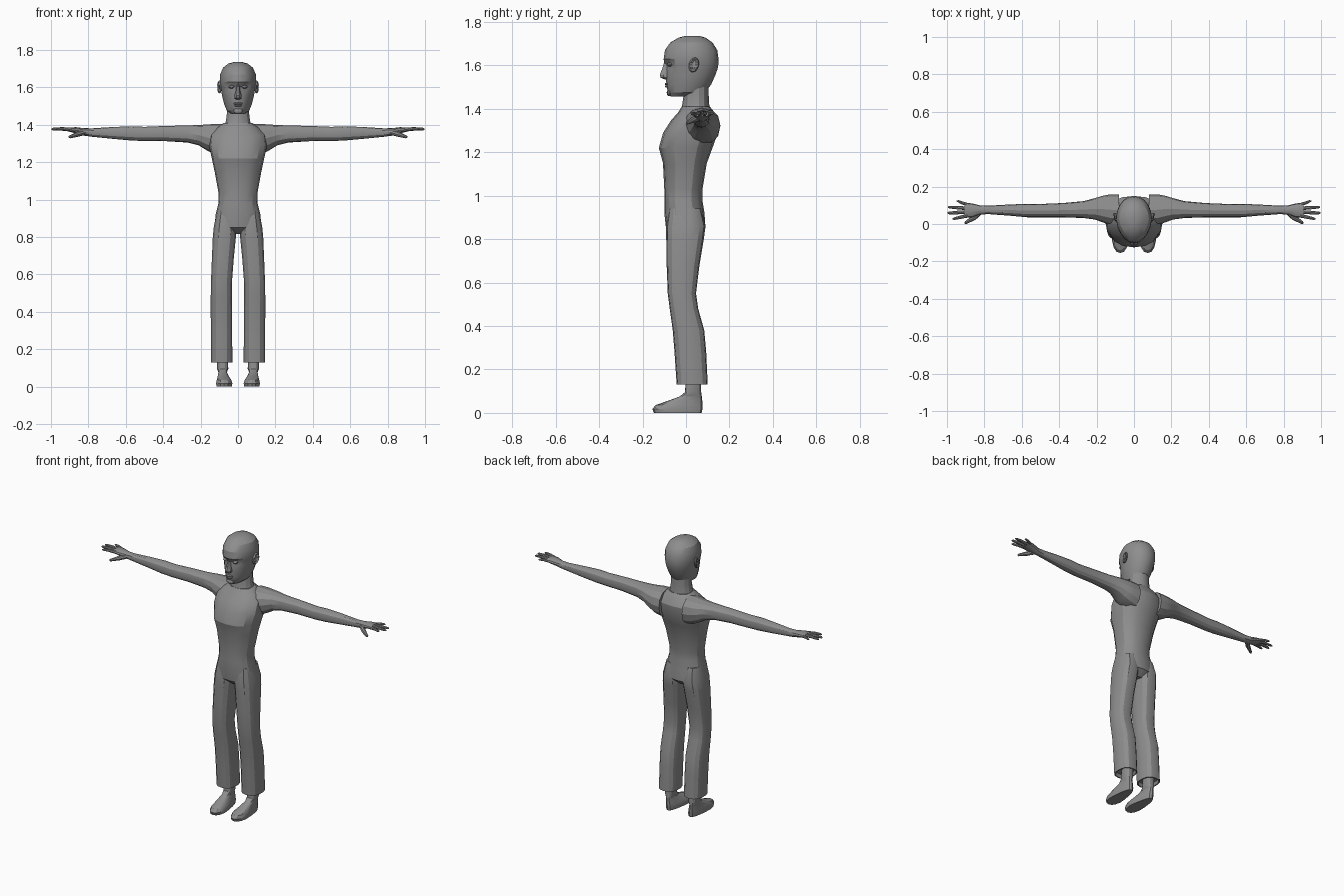
import bpy, bmesh, math
from mathutils import Vector

grey = bpy.data.materials.new("plain grey")
grey.diffuse_color = (0.27, 0.27, 0.27, 1)


def finish(bm, name, mirror=False, smooth=25):
    bmesh.ops.recalc_face_normals(bm, faces=bm.faces)
    me = bpy.data.meshes.new(name)
    bm.to_mesh(me)
    bm.free()
    me.materials.append(grey)
    ob = bpy.data.objects.new(name, me)
    bpy.context.collection.objects.link(ob)
    if mirror:
        ob.modifiers.new("mirror", 'MIRROR').use_clip = False
    bpy.ops.object.select_all(action='DESELECT')
    ob.select_set(True)
    bpy.context.view_layer.objects.active = ob
    bpy.ops.object.shade_smooth_by_angle(angle=math.radians(smooth))
    return ob


def skin(bm, rings):
    """Join rings of points with quads and cap both ends."""
    vs = [[bm.verts.new(p) for p in r] for r in rings]
    n = len(vs[0])
    for a, b in zip(vs, vs[1:]):
        for i in range(n):
            j = (i + 1) % n
            bm.faces.new((a[i], a[j], b[j], b[i]))
    bm.faces.new(vs[0])
    bm.faces.new(vs[-1])


def section(a0, a1, b0, b1, n, power=2.3):
    """Rounded outline in a box; point 0 is at the middle of the a0 side."""
    pts = []
    for i in range(n):
        t = 2 * math.pi * i / n
        c, s = -math.cos(t), math.sin(t)
        u = math.copysign(abs(c) ** (2 / power), c)
        v = math.copysign(abs(s) ** (2 / power), s)
        pts.append(((a0 + a1) / 2 + u * (a1 - a0) / 2,
                    (b0 + b1) / 2 + v * (b1 - b0) / 2))
    return pts


def stack(bm, rows, n, power=2.3):
    """Loft up z from rows of z, front y, back y, x min, x max."""
    skin(bm, [[(x, y, z) for y, x in section(y0, y1, x0, x1, n, power)]
              for z, y0, y1, x0, x1 in rows])


def tube(bm, pts, radii, n=8):
    """Round limb along a path, such as a finger."""
    pts = [Vector(p) for p in pts]
    rings = []
    for i, (p, r) in enumerate(zip(pts, radii)):
        d = (pts[min(i + 1, len(pts) - 1)] - pts[max(i - 1, 0)]).normalized()
        side = d.cross(Vector((0, 0, 1))).normalized()
        up = side.cross(d)
        rings.append([p + r * (math.cos(a) * side + math.sin(a) * up)
                      for a in (2 * math.pi * k / n for k in range(n))])
    skin(bm, rings)


def blob(bm, centre, size, u=12, v=8):
    vs = bmesh.ops.create_uvsphere(bm, u_segments=u, v_segments=v, radius=1)['verts']
    for w in vs:
        w.co = Vector([c + a * s for c, a, s in zip(centre, w.co, size)])
    return vs


# Torso
bm = bmesh.new()
stack(bm, [(z, f, b, -w, w) for z, f, b, w in (
    (0.815, -0.05, 0.05, 0.06), (0.85, -0.092, 0.09, 0.125), (0.92, -0.10, 0.085, 0.12),
    (0.98, -0.10, 0.075, 0.105), (1.03, -0.10, 0.076, 0.103), (1.15, -0.106, 0.096, 0.125),
    (1.22, -0.125, 0.122, 0.14), (1.29, -0.105, 0.147, 0.155), (1.345, -0.07, 0.15, 0.15),
    (1.385, -0.035, 0.13, 0.115), (1.41, -0.02, 0.11, 0.075))], 16)
finish(bm, "torso")

# Neck
bm = bmesh.new()
stack(bm, [(1.38, -0.025, 0.112, -0.08, 0.08), (1.42, -0.017, 0.107, -0.066, 0.066),
           (1.47, -0.01, 0.104, -0.06, 0.06), (1.52, -0.01, 0.104, -0.06, 0.06)], 14, 2)
finish(bm, "neck")

# Head: narrower towards the face, with hollow eye sockets
bm = bmesh.new()
rings = []
for z, f, b, w, socket in (
        (1.457, -0.072, 0.01, 0.032, 0), (1.475, -0.084, 0.085, 0.06, 0),
        (1.51, -0.09, 0.115, 0.074, 0), (1.555, -0.093, 0.135, 0.085, 0),
        (1.582, -0.094, 0.145, 0.09, 0.005), (1.605, -0.098, 0.149, 0.094, 0.016),
        (1.628, -0.103, 0.15, 0.096, 0), (1.67, -0.097, 0.144, 0.095, 0),
        (1.705, -0.072, 0.122, 0.08, 0), (1.727, -0.035, 0.09, 0.052, 0),
        (1.736, 0.0, 0.06, 0.02, 0)):
    ring = []
    for i, (y, x) in enumerate(section(f, b, -w, w, 20, 2.1)):
        front = max(0, ((f + b) / 2 - y) / (b - f) * 2)
        push = socket if i in (1, 2, 18, 19) else 0
        ring.append((x * (1 - 0.15 * front), y + push, z))
    rings.append(ring)
skin(bm, rings)
finish(bm, "head")

# Nose: wedge from the brow with a rounded tip and nostrils
bm = bmesh.new()
skin(bm, [[(-w, -0.08, z), (-w, y + 0.016, z), (-w * 0.4, y, z),
           (w * 0.4, y, z), (w, y + 0.016, z), (w, -0.08, z)]
          for z, y, w in ((1.535, -0.098, 0.012), (1.543, -0.117, 0.019),
                          (1.556, -0.121, 0.019), (1.58, -0.111, 0.012), (1.615, -0.1, 0.009))])
finish(bm, "nose")

# Mouth and chin
bm = bmesh.new()
blob(bm, (0, -0.089, 1.514), (0.026, 0.009, 0.006))
blob(bm, (0, -0.088, 1.503), (0.022, 0.009, 0.006))
blob(bm, (0, -0.077, 1.474), (0.026, 0.012, 0.016))
finish(bm, "lips_and_chin")

# Eyes
bm = bmesh.new()
blob(bm, (0.034, -0.074, 1.603), (0.016, 0.013, 0.009))
finish(bm, "eyes", True)

# Ears: flat shells with a hollow in the outer face
bm = bmesh.new()
for v in blob(bm, (0, 0, 0), (0.012, 0.023, 0.034), 14, 10):
    if v.co.x > 0.009:
        v.co.x -= 0.01
    v.co.x += 0.099 + 0.25 * v.co.y
    v.co.y += 0.036 + 0.15 * v.co.z
    v.co.z += 1.602
finish(bm, "ears", True)

# Arms from shoulder through wrist to palm
bm = bmesh.new()
skin(bm, [[(x, y, z) for y, z in section(y0, y1, z0, z1, 12, 2.2)]
          for x, y0, y1, z0, z1 in (
    (0.08, -0.01, 0.158, 1.235, 1.405), (0.13, -0.005, 0.158, 1.245, 1.404),
    (0.17, 0.01, 0.15, 1.265, 1.401), (0.21, 0.024, 0.138, 1.29, 1.399),
    (0.27, 0.032, 0.122, 1.305, 1.396), (0.38, 0.036, 0.112, 1.312, 1.394),
    (0.50, 0.036, 0.107, 1.313, 1.389), (0.57, 0.036, 0.108, 1.316, 1.392),
    (0.67, 0.045, 0.104, 1.325, 1.388), (0.78, 0.053, 0.098, 1.336, 1.381),
    (0.825, 0.05, 0.1, 1.342, 1.382), (0.865, 0.036, 0.11, 1.354, 1.387),
    (0.905, 0.034, 0.114, 1.364, 1.386))])
finish(bm, "arms", True)

# Fingers and thumb
bm = bmesh.new()
for y0, tip, y1, r in ((0.044, 0.97, 0.028, 0.009), (0.064, 0.997, 0.059, 0.0095),
                       (0.084, 0.995, 0.09, 0.009), (0.104, 0.948, 0.122, 0.008)):
    ym = (y0 + y1) / 2
    tube(bm, [(0.89, y0, 1.374), ((0.89 + tip) / 2, ym, 1.378), (tip - 0.008, y1, 1.377),
              (tip, y1, 1.376)], [r * 1.1, r, r * 0.75, r * 0.35])
tube(bm, [(0.825, 0.062, 1.358), (0.855, 0.034, 1.35), (0.885, 0.016, 1.34),
          (0.9, 0.007, 1.335), (0.905, 0.004, 1.334)], [0.014, 0.014, 0.01, 0.008, 0.003])
finish(bm, "fingers", True)

# Trouser legs with a recessed hem
bm = bmesh.new()
stack(bm, [(0.15, -0.03, 0.088, 0.042, 0.133), (0.13, -0.036, 0.094, 0.036, 0.139),
           (0.13, -0.043, 0.10, 0.029, 0.146), (0.28, -0.053, 0.093, 0.03, 0.146),
           (0.38, -0.061, 0.084, 0.03, 0.147), (0.48, -0.075, 0.056, 0.032, 0.147),
           (0.55, -0.084, 0.046, 0.032, 0.146), (0.68, -0.089, 0.062, 0.022, 0.141),
           (0.80, -0.091, 0.082, 0.01, 0.136), (0.86, -0.092, 0.09, 0.004, 0.13),
           (0.94, -0.08, 0.07, 0.02, 0.112)], 14, 2.5)
finish(bm, "trouser_legs", True)

# Bare feet: long sole rising to the ankle, narrower at the heel
bm = bmesh.new()
stack(bm, [(0.0, -0.148, 0.072, 0.031, 0.119), (0.018, -0.155, 0.076, 0.028, 0.121),
           (0.036, -0.14, 0.076, 0.033, 0.118), (0.055, -0.085, 0.075, 0.042, 0.115),
           (0.075, -0.03, 0.073, 0.05, 0.112), (0.095, -0.005, 0.07, 0.052, 0.112),
           (0.16, 0.0, 0.07, 0.053, 0.112)], 16, 2.4)
for v in bm.verts:
    if v.co.z < 0.08:
        k = min(1, max(0, (v.co.y + 0.09) / 0.12))
        v.co.x = 0.08 + (v.co.x - 0.078) * (1 - 0.3 * k) - 0.003 * (1 - k)
finish(bm, "feet", True)
